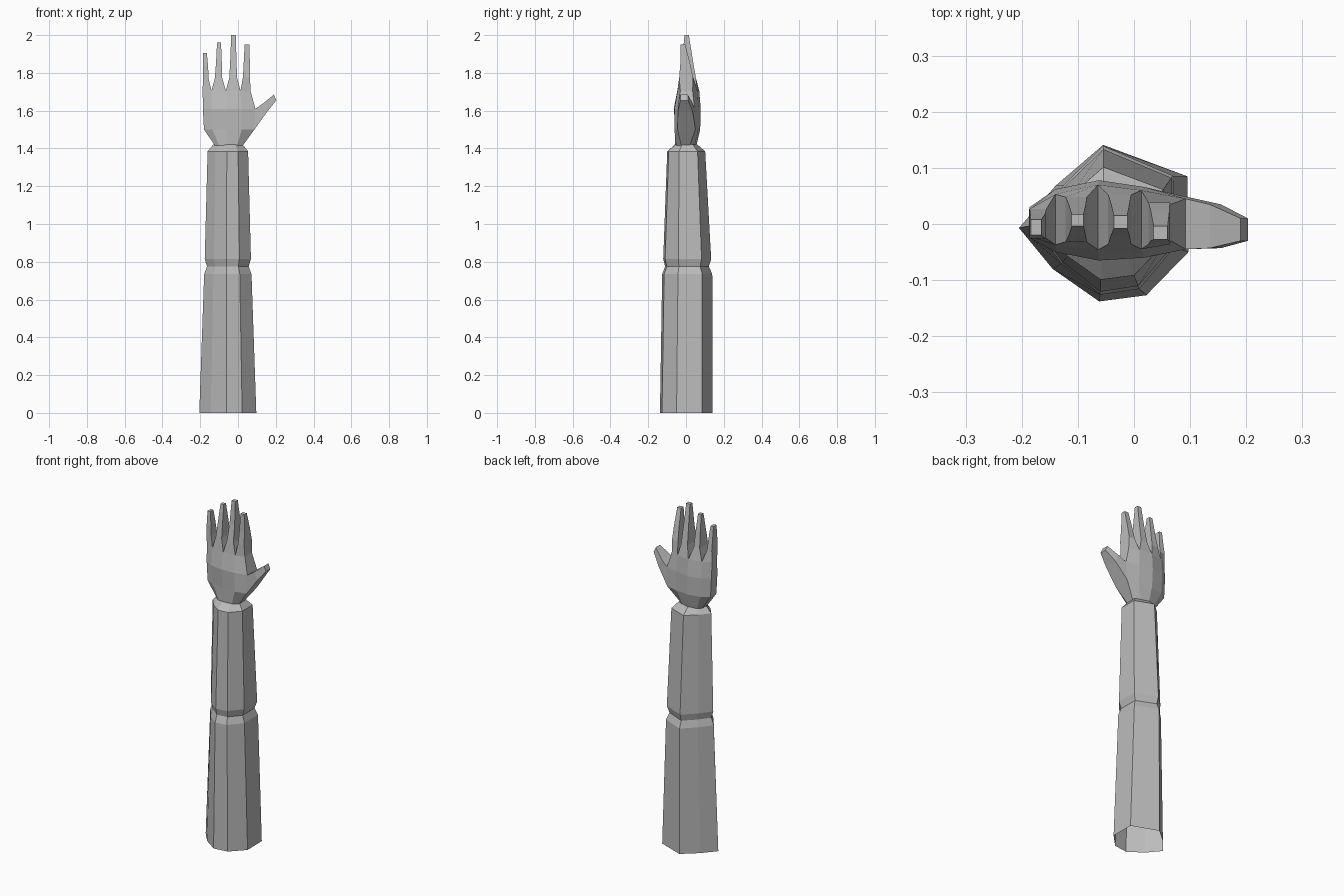
import bpy
import bmesh

cube = bpy.data.objects.get("Cube")
if cube:
    bpy.data.objects.remove(cube, do_unlink=True)

# Single plain grey
grey = bpy.data.materials.new("plain grey")
grey.use_nodes = True
COLOUR = (0.5, 0.5, 0.5, 1)
grey.diffuse_color = COLOUR
grey.node_tree.nodes["Principled BSDF"].inputs["Base Color"].default_value = COLOUR


def bridge(bm, lower, upper, skip=()):
    """Join two rings with quads, leaving out the listed sides."""
    n = len(lower)
    for i in range(n):
        if i not in skip:
            j = (i + 1) % n
            bm.faces.new((lower[i], lower[j], upper[j], upper[i]))


def add_ring(bm, points):
    return [bm.verts.new(p) for p in points]


def finish(bm, name):
    bmesh.ops.recalc_face_normals(bm, faces=bm.faces)
    mesh = bpy.data.meshes.new(name)
    bm.to_mesh(mesh)
    bm.free()
    mesh.materials.append(grey)
    obj = bpy.data.objects.new(name, mesh)
    bpy.context.collection.objects.link(obj)
    return obj


# Arm: one eight-sided section, scaled at each level, open at the shoulder end
SECTION = [(-0.205, -0.007), (-0.145, -0.08), (-0.062, -0.138), (0.022, -0.127),
           (0.097, -0.05), (0.095, 0.085), (-0.055, 0.141), (-0.14, 0.068)]
# z, x scale, y scale, y shift
LEVELS = [(0, 1, 1, 0), (0.735, 0.83, 0.95, 0.005), (0.775, 0.73, 0.83, 0.004),
          (0.815, 0.81, 0.91, 0.005), (1.385, 0.71, 0.72, 0), (1.42, 0.52, 0.43, 0)]
CX = -0.053
bm = bmesh.new()
rings = [add_ring(bm, [(CX + (x - CX) * sx, y * sy + dy, z) for x, y in SECTION])
         for z, sx, sy, dy in LEVELS]
for lower, upper in zip(rings, rings[1:]):
    bridge(bm, lower, upper)
bm.faces.new(rings[-1])
finish(bm, "arm")

# Palm rings: z, x columns from little finger to thumb, front y, back y
PALM = [
    (1.415, (-0.122, -0.10, -0.055, -0.005, 0.025),
     (-0.025, -0.045, -0.058, -0.05, -0.025), (0.02, 0.04, 0.055, 0.045, 0.02)),
    (1.50, (-0.18, -0.135, -0.06, 0.02, 0.087),
     (-0.025, -0.045, -0.055, -0.06, -0.045), (0.03, 0.06, 0.075, 0.065, 0.05)),
    (1.61, (-0.186, -0.14, -0.063, 0.018, 0.092),
     (-0.025, -0.05, -0.065, -0.06, -0.045), (0.03, 0.062, 0.078, 0.066, 0.045)),
    (1.705, (-0.187, -0.14, -0.064, 0.013, 0.066),
     (-0.022, -0.037, -0.046, -0.045, -0.03), (0.025, 0.053, 0.07, 0.06, 0.035)),
]
bm = bmesh.new()
rings = []
for z, xs, front, back in PALM:
    pts = [(x, y, z) for x, y in zip(xs, front)]
    pts += [(x, y, z) for x, y in reversed(list(zip(xs, back)))]
    rings.append(add_ring(bm, pts))
bm.faces.new(rings[0])
for k in range(3):
    # Side 4 of the middle band is left open for the thumb
    bridge(bm, rings[k], rings[k + 1], skip=(4,) if k == 1 else ())

# Fingers grow from the top ring: sections of z, left x, right x, front y, back y
FINGERS = [
    [(1.77, -0.186, -0.156, -0.026, 0.027), (1.83, -0.185, -0.158, -0.026, 0.018),
     (1.905, -0.184, -0.165, -0.02, 0.008)],
    [(1.775, -0.122, -0.084, -0.032, 0.048), (1.86, -0.116, -0.086, -0.02, 0.034),
     (1.96, -0.111, -0.09, -0.004, 0.017)],
    [(1.775, -0.046, -0.005, -0.036, 0.052), (1.87, -0.041, -0.008, -0.02, 0.036),
     (2.0, -0.036, -0.012, -0.008, 0.015)],
    [(1.775, 0.026, 0.064, -0.036, 0.038), (1.85, 0.03, 0.063, -0.03, 0.022),
     (1.95, 0.035, 0.06, -0.028, -0.004)],
]
top = rings[3]
for i, sections in enumerate(FINGERS):
    lower = [top[i], top[i + 1], top[8 - i], top[9 - i]]
    for z, x0, x1, y0, y1 in sections:
        upper = add_ring(bm, [(x0, y0, z), (x1, y0, z), (x1, y1, z), (x0, y1, z)])
        bridge(bm, lower, upper)
        lower = upper
    bm.faces.new(lower)

# Thumb: lower x and z, upper x and z, front y, back y
lower = [rings[1][4], rings[1][5], rings[2][5], rings[2][4]]
for xl, zl, xu, zu, y0, y1 in [(0.155, 1.595, 0.135, 1.64, -0.043, 0.035),
                               (0.203, 1.655, 0.19, 1.685, -0.03, 0.01)]:
    upper = add_ring(bm, [(xl, y0, zl), (xl, y1, zl), (xu, y1, zu), (xu, y0, zu)])
    bridge(bm, lower, upper)
    lower = upper
bm.faces.new(lower)
finish(bm, "hand")
